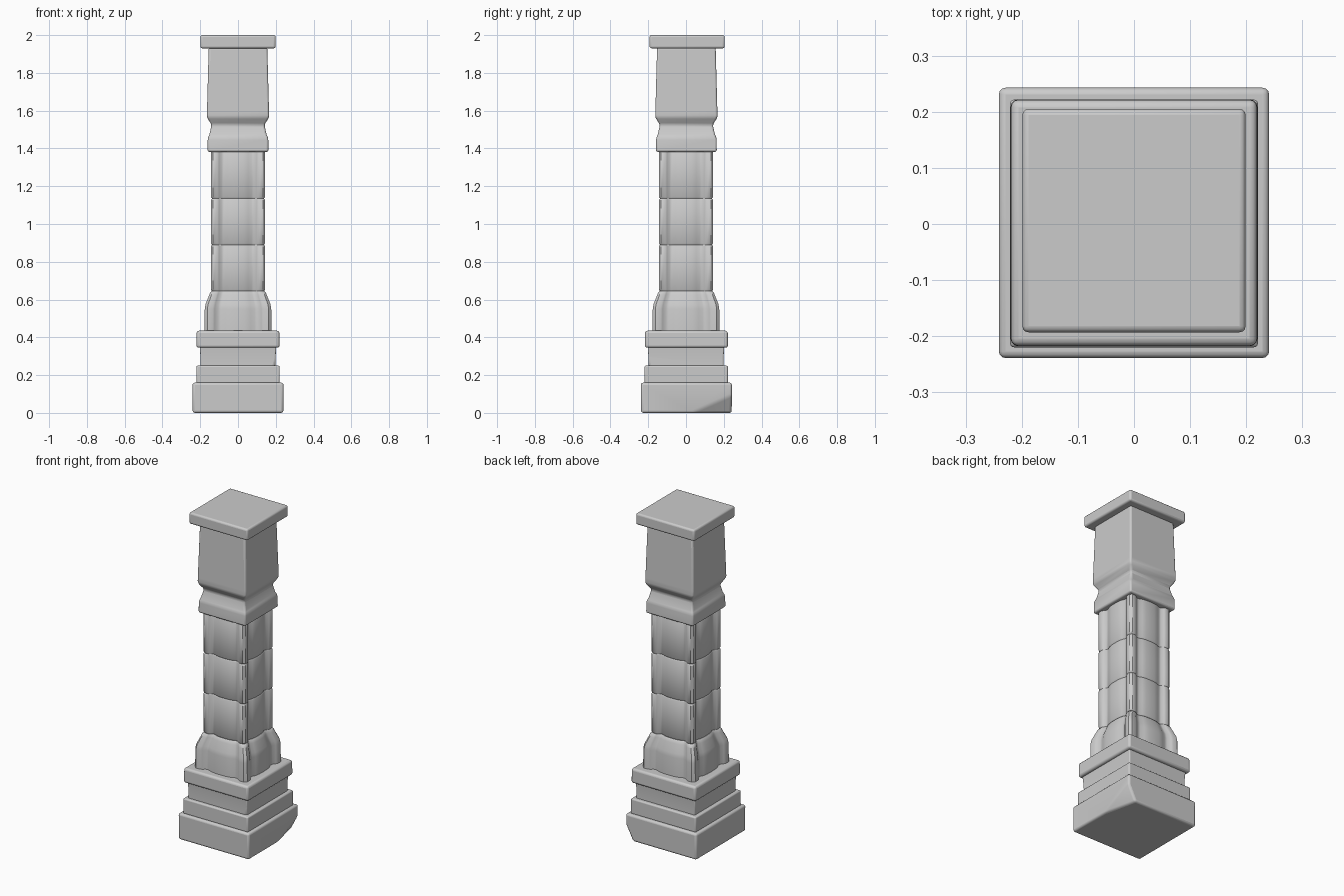
import bpy, bmesh, math
from mathutils import Vector

if "Cube" in bpy.data.objects:
    bpy.data.objects.remove(bpy.data.objects["Cube"])

# Half of one fluted shaft side: (position along side, distance from axis)
HALF = [(-.92, 1), (-.76, 1), (-.70, .965), (-.60, .89), (-.50, .89), (-.38, .945), (-.2, .975)]


def square():
    return [(-1, -1), (1, -1), (1, 1), (-1, 1)]


def fluted():
    side = HALF + [(0, .98)] + [(-t, d) for t, d in reversed(HALF)]
    pts = []
    for k in range(4):
        c, s = round(math.cos(k * math.pi / 2)), round(math.sin(k * math.pi / 2))
        pts += [(t * c + d * s, t * s - d * c) for t, d in side]
    return pts


def loft(name, section, rings, bevel=0.0, centre=(0, 0), chips=()):
    """Stack a cross-section at (z, half width) rings; chips are cutting planes."""
    bm = bmesh.new()
    loops = [[bm.verts.new((x * h + centre[0], y * h + centre[1], z)) for x, y in section]
             for z, h in rings]
    n = len(section)
    for a, b in zip(loops, loops[1:]):
        for i in range(n):
            j = (i + 1) % n
            bm.faces.new((a[i], a[j], b[j], b[i]))
    bm.faces.new(loops[0][::-1])
    bm.faces.new(loops[-1])
    for points in chips:
        p, q, r = map(Vector, points)
        normal = (q - p).cross(r - p).normalized()
        if normal.dot(p - Vector((0, 0, (rings[0][0] + rings[-1][0]) / 2))) < 0:
            normal.negate()
        cut = bmesh.ops.bisect_plane(bm, geom=bm.verts[:] + bm.edges[:] + bm.faces[:],
                                     plane_co=p, plane_no=normal, clear_outer=True)
        edges = [e for e in cut['geom_cut'] if isinstance(e, bmesh.types.BMEdge)]
        bmesh.ops.holes_fill(bm, edges=edges, sides=0)
    bmesh.ops.recalc_face_normals(bm, faces=bm.faces[:])
    mesh = bpy.data.meshes.new(name)
    bm.to_mesh(mesh)
    bm.free()
    ob = bpy.data.objects.new(name, mesh)
    bpy.context.collection.objects.link(ob)
    if bevel:
        m = ob.modifiers.new("worn_edges", 'BEVEL')
        m.width, m.segments, m.limit_method = bevel, 3, 'ANGLE'
        m.angle_limit = math.radians(20)
    bpy.ops.object.select_all(action='DESELECT')
    ob.select_set(True)
    bpy.context.view_layer.objects.active = ob
    bpy.ops.object.shade_smooth_by_angle(angle=math.radians(40))
    return ob


# Stepped base, with a worn back right corner on the plinth
loft("plinth", square(), [(0, .24), (.16, .241)], .012, (0, .002),
     [((.242, .02, 0), (.242, .25, .10), (.19, .25, 0))])
loft("base_step", square(), [(.155, .221), (.25, .221)], .008, (0, .001))
loft("base_neck", square(), [(.245, .199), (.30, .199), (.35, .203)], .006, (0, 0),
     [((.175, -.21, .25), (.21, -.18, .25), (.205, -.205, .34))])
loft("base_slab", square(), [(.345, .220), (.435, .219)], .013, (0, .002))

# Fluted shaft: flared foot and three stacked blocks
loft("shaft_foot", fluted(), [(.43, .177), (.55, .176), (.575, .172), (.625, .152),
                              (.637, .148), (.645, .140)])
seams = [.645, .89, 1.135, 1.39]
for i, (lo, hi) in enumerate(zip(seams, seams[1:])):
    loft(f"shaft_block_{i + 1}", fluted(), [(lo, .138), (lo + .008, .143),
                                            (hi - .008, .143), (hi, .138)])

# Capital: collar, pinched neck and tapering block under a flat cap
loft("capital", square(), [(1.382, .161), (1.455, .160), (1.475, .151), (1.525, .140),
                           (1.565, .165), (1.60, .164), (1.935, .155)], .010, (0, .002))
loft("cap", square(), [(1.93, .199), (2.0, .199)], .011, (0, .006))
